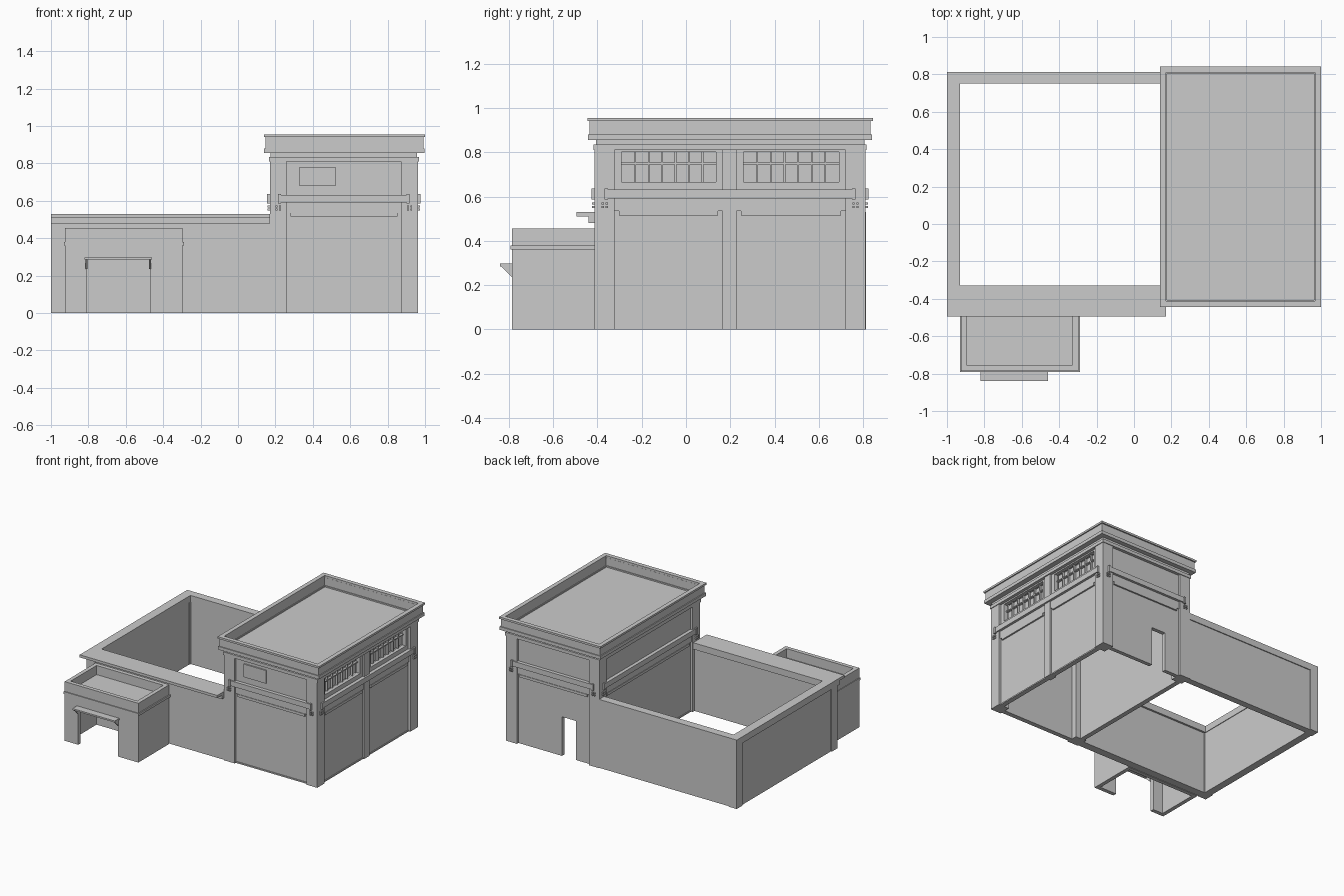
import bpy, bmesh

if "Cube" in bpy.data.objects:
    bpy.data.objects.remove(bpy.data.objects["Cube"])

def make(name, verts, faces):
    me = bpy.data.meshes.new(name)
    me.from_pydata(verts, [], faces)
    bm = bmesh.new()
    bm.from_mesh(me)
    bmesh.ops.recalc_face_normals(bm, faces=bm.faces)
    bm.to_mesh(me)
    bm.free()
    ob = bpy.data.objects.new(name, me)
    bpy.context.collection.objects.link(ob)
    return ob

def prism(name, loop, axis, a, b):
    """Extrude a 2D loop along an axis (0 = x, 2 = z)."""
    n = len(loop)
    place = (lambda p, h: (h, *p)) if axis == 0 else (lambda p, h: (*p, h))
    verts = [place(p, a) for p in loop] + [place(p, b) for p in loop]
    faces = [tuple(range(n)), tuple(range(n, 2 * n))]
    faces += [(i, (i + 1) % n, n + (i + 1) % n, n + i) for i in range(n)]
    return make(name, verts, faces)

def rect(x0, x1, y0, y1):
    return [(x0, y0), (x1, y0), (x1, y1), (x0, y1)]

def box(name, x0, x1, y0, y1, z0, z1):
    return prism(name, rect(x0, x1, y0, y1), 2, z0, z1)

def ring(name, x0, x1, y0, y1, z0, z1, t):
    """Hollow rectangular wall of thickness t."""
    outer, inner = rect(x0, x1, y0, y1), rect(x0 + t, x1 - t, y0 + t, y1 - t)
    verts = [(*p, z) for z in (z0, z1) for p in outer + inner]
    faces = []
    for i in range(4):
        j = (i + 1) % 4
        faces += [(i, j, j + 8, i + 8), (i + 4, j + 4, j + 12, i + 12),
                  (i, j, j + 4, i + 4), (i + 8, j + 8, j + 12, i + 12)]
    return make(name, verts, faces)

def cut(ob, *dims):
    """Cut a box-shaped opening."""
    cutter = box("cutter", *dims)
    cutter.hide_render = True
    m = ob.modifiers.new("opening", 'BOOLEAN')
    m.operation, m.solver, m.object = 'DIFFERENCE', 'EXACT', cutter
    bpy.context.view_layer.objects.active = ob
    bpy.ops.object.modifier_apply(modifier=m.name)
    bpy.data.objects.remove(cutter)

# Tower footprint
X0, X1, Y0, Y1 = 0.17, 0.962, -0.412, 0.81

def on_side(name, side, u0, u1, z0, z1, o0, o1):
    """Box on a tower side; o = distance outward from the pillar face."""
    if side == 'front':
        return box(name, u0, u1, Y0 - o1, Y0 - o0, z0, z1)
    if side == 'back':
        return box(name, u0, u1, Y1 + o0, Y1 + o1, z0, z1)
    if side == 'right':
        return box(name, X1 + o0, X1 + o1, u0, u1, z0, z1)
    return box(name, X0 - o1, X0 - o0, u0, u1, z0, z1)

# Tower walls with back doorway and window openings
windows = [(-0.29, 0.135), (0.26, 0.69)]
wall = ring("tower_walls", X0 + .018, X1 - .018, Y0 + .018, Y1 - .018, 0, .84, .03)
cut(wall, .38, .50, .7, .9, -.1, .30)
for a, b in windows:
    cut(wall, .88, 1.1, a, b, .665, .80)

# Pillars
for x in (X0, X1 - .09):
    for y in (Y0, Y1 - .09):
        box("corner_pillar", x, x + .09, y, y + .09, 0, .82)
box("middle_pillar", X1 - .06, X1 - .004, .165, .228, 0, .82)

# Beams, ledges and bolts on all four sides
for side in ('front', 'back', 'left', 'right'):
    a, b = (X0, X1) if side in ('front', 'back') else (Y0, Y1)
    on_side("beam", side, a + .05, b - .05, .592, .632, -.03, .009)
    for u in (a + .045, b - .06):
        on_side("beam_end", side, u, u + .015, .586, .636, -.02, .014)
    for c in (a + .045, b - .045):
        for du in (-.009, .009):
            for z in (.553, .569):
                on_side("bolt", side, c + du - .005, c + du + .005,
                        z - .005, z + .005, -.005, .012)
    spans = [(a + .09, b - .09)]
    if side == 'right':
        spans = [(a + .09, .165), (.228, b - .09)]
    for u0, u1 in spans:
        on_side("lintel", side, u0, u1, .535, .592, -.03, -.010)
        on_side("ledge", side, u0 + .02, u1 - .02, .515, .535, -.03, -.006)
        on_side("base_strip", side, u0, u1, 0, .01, -.03, -.012) if side != 'back' else None

# Windows: glass and bars
for a, b in windows:
    box("window_glass", .905, .908, a, b, .665, .80)
    for i in range(1, 7):
        y = a + (b - a) * i / 7
        box("window_bar", .908, .925, y - .004, y + .004, .665, .80)
    box("window_crossbar", .908, .925, a, b, .745, .753)

# Blank front panel
on_side("front_panel", 'front', .33, .52, .68, .78, -.03, -.008)

# Cornice, parapet and flat roof
ring("cornice_band", X0 - .005, X1 + .005, Y0 - .005, Y1 + .005, .81, .835, .06)
ring("cornice_neck", X0 + .005, X1 - .005, Y0 + .005, Y1 - .005, .835, .857, .06)
ring("parapet_lower_lip", .14, .998, -.442, .84, .855, .88, .036)
ring("parapet", .147, .991, -.435, .833, .88, .94, .024)
ring("parapet_cap", .138, 1.0, -.445, .843, .94, .955, .033)
box("tower_roof", .17, .965, -.41, .81, .856, .87)

# Yard walls and copings
box("yard_wall_left", -.992, -.935, -.41, .805, 0, .50)
box("yard_wall_back", -.992, .19, .755, .805, 0, .50)
box("yard_wall_front", -.992, .19, -.405, -.345, 0, .50)
box("yard_post_front", -1, -.93, -.412, -.34, 0, .48)
box("yard_post_back", -1, -.93, .74, .812, 0, .48)
box("coping_left", -1, -.93, -.34, .812, .48, .53)
box("coping_back", -1, .17, .75, .812, .48, .53)
box("coping_front", -1, .17, -.495, -.33, .51, .53)
box("coping_front_step", -1, .17, -.44, -.33, .48, .51)

# Porch with open doorway, band and recessed roof
porch = ring("porch_walls", -.925, -.298, -.785, -.41, 0, .455, .03)
cut(porch, -.81, -.47, -.9, -.7, -.1, .29)
box("porch_roof", -.91, -.31, -.77, -.41, .375, .385)
ring("porch_band", -.93, -.29, -.792, -.405, .362, .38, .02)

# Awning with brackets
box("awning", -.82, -.46, -.84, -.785, .285, .297)
for x in (-.815, -.475):
    prism("awning_bracket", [(-.785, .285), (-.835, .285), (-.785, .235)], 0, x, x + .01)
